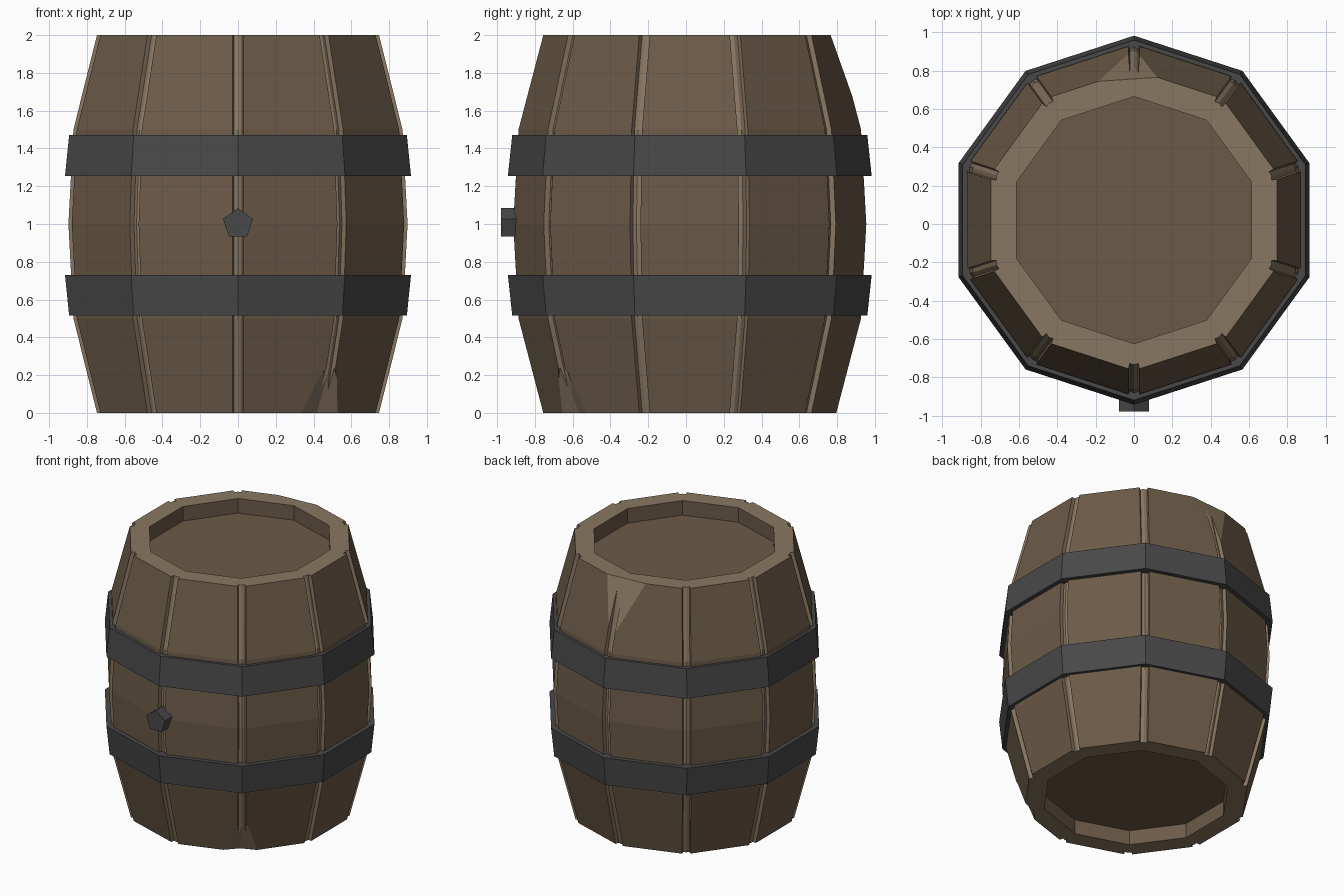
import bpy, bmesh, math
from mathutils import Vector

if "Cube" in bpy.data.objects:
    bpy.data.objects.remove(bpy.data.objects["Cube"])

CY = 0.02          # centre of the round parts along y
N = 10             # staves
T18 = math.tan(math.pi / N)


def material(name, rgb):
    m = bpy.data.materials.new(name)
    m.diffuse_color = (*rgb, 1)
    m.use_nodes = True
    m.node_tree.nodes["Principled BSDF"].inputs["Base Color"].default_value = m.diffuse_color
    return m


WOOD = material("wood", (0.150, 0.105, 0.065))
EDGE = material("light_wood", (0.250, 0.185, 0.120))
IRON = material("iron", (0.065, 0.065, 0.065))


def make(name, bm, mats):
    bmesh.ops.recalc_face_normals(bm, faces=bm.faces)
    me = bpy.data.meshes.new(name)
    bm.to_mesh(me)
    bm.free()
    for m in mats:
        me.materials.append(m)
    ob = bpy.data.objects.new(name, me)
    bpy.context.collection.objects.link(ob)
    return ob


def polar(k, r, z, t=0.0):
    """Point at corner k, radius r, shifted sideways by t."""
    a = math.pi / 2 + 2 * math.pi * k / N
    c, s = math.cos(a), math.sin(a)
    return Vector((r * c - t * s, CY + r * s + t * c, z))


# Barrel body: stave rings with a groove at every corner
bm = bmesh.new()
W, F, D = 0.029, 0.022, 0.03
corner = [(-W, W * T18), (-F, D + F * T18), (0, D), (F, D + F * T18), (W, W * T18)]
profile = [(0, 0.785), (0.5, 0.916), (1, 0.944), (1.5, 0.916), (2, 0.785)]
rings = [[bm.verts.new(polar(k, r - d, z, t)) for k in range(N) for t, d in corner]
         for z, r in profile]
M = 5 * N


def face(vs, mat):
    bm.faces.new(vs).material_index = mat


for a, b in zip(rings, rings[1:]):
    for i in range(M):
        j = (i + 1) % M
        face((a[i], a[j], b[j], b[i]), 0 if i % 5 == 4 else 1)

# Rims and sunken heads
for ring, z, zin in ((rings[0], 0, 0.11), (rings[-1], 2, 1.89)):
    lip = [bm.verts.new(polar(k, 0.645, z)) for k in range(N)]
    head = [bm.verts.new(polar(k, 0.645, zin)) for k in range(N)]
    for k in range(N):
        n = (k + 1) % N
        face(ring[5 * k:5 * k + 5] + [lip[k]], 1)
        face((ring[5 * k + 4], ring[5 * n], lip[n], lip[k]), 1)
        face((lip[k], lip[n], head[n], head[k]), 0)
    face(head, 0)

# Flat chip on the back top corner
p1, p2, p3 = Vector((-0.18, 0.745, 2)), Vector((0.14, 0.767, 2)), Vector((0, 0.862, 1.72))
no = (p2 - p1).cross(p3 - p1).normalized()
if no.y < 0:
    no = -no
cut = bmesh.ops.bisect_plane(bm, geom=bm.verts[:] + bm.edges[:] + bm.faces[:],
                             plane_co=p1, plane_no=no, clear_outer=True)
edges = [e for e in cut["geom_cut"] if isinstance(e, bmesh.types.BMEdge) and e.is_boundary]
for f in bmesh.ops.holes_fill(bm, edges=edges, sides=0)["faces"]:
    f.material_index = 1
body = make("barrel_body", bm, (WOOD, EDGE))

# V-shaped chip on the front right bottom corner
inner, apex = Vector((0.415, -0.565, -0.01)), Vector((0.495, -0.66, 0.28))
left, right = Vector((0.33, -0.657, -0.01)), Vector((0.53, -0.52, -0.01))
bm = bmesh.new()
for p in (inner, apex, inner + (left - inner) * 1.5, inner + (right - inner) * 1.5,
          Vector((0.6, -0.8, -0.01)), Vector((0.58, -0.78, 0.28))):
    bm.verts.new(p)
bmesh.ops.convex_hull(bm, input=bm.verts)
for f in bm.faces:
    f.material_index = 1
cutter = make("chip_cutter", bm, (WOOD, EDGE))
cutter.hide_render = True
mod = body.modifiers.new("chip", "BOOLEAN")
mod.operation, mod.solver, mod.object = "DIFFERENCE", "EXACT", cutter
bpy.context.view_layer.update()
baked = bpy.data.meshes.new_from_object(
    body.evaluated_get(bpy.context.evaluated_depsgraph_get()))
body.modifiers.clear()
body.data = baked
bpy.data.objects.remove(cutter)


# Iron hoops, wider towards the belly
def hoop(name, z0, r0, z1, r1):
    bm = bmesh.new()
    section = [(r0, z0), (r1, z1), (0.90, z1), (0.90, z0)]
    loops = [[bm.verts.new(polar(k, r, z)) for r, z in section] for k in range(N)]
    for k in range(N):
        a, b = loops[k], loops[(k + 1) % N]
        for i in range(4):
            j = (i + 1) % 4
            bm.faces.new((a[i], a[j], b[j], b[i]))
    make(name, bm, (IRON,))


hoop("lower_hoop", 0.515, 0.940, 0.73, 0.963)
hoop("upper_hoop", 1.255, 0.963, 1.47, 0.940)

# Five-sided bung on the front
bm = bmesh.new()
ends = [[bm.verts.new((0.083 * math.sin(2 * math.pi * i / 5), y,
                       1.002 + 0.083 * math.cos(2 * math.pi * i / 5))) for i in range(5)]
        for y in (-0.98, -0.87)]
for e in ends:
    bm.faces.new(e)
for i in range(5):
    j = (i + 1) % 5
    bm.faces.new((ends[0][i], ends[0][j], ends[1][j], ends[1][i]))
make("bung", bm, (IRON,))
